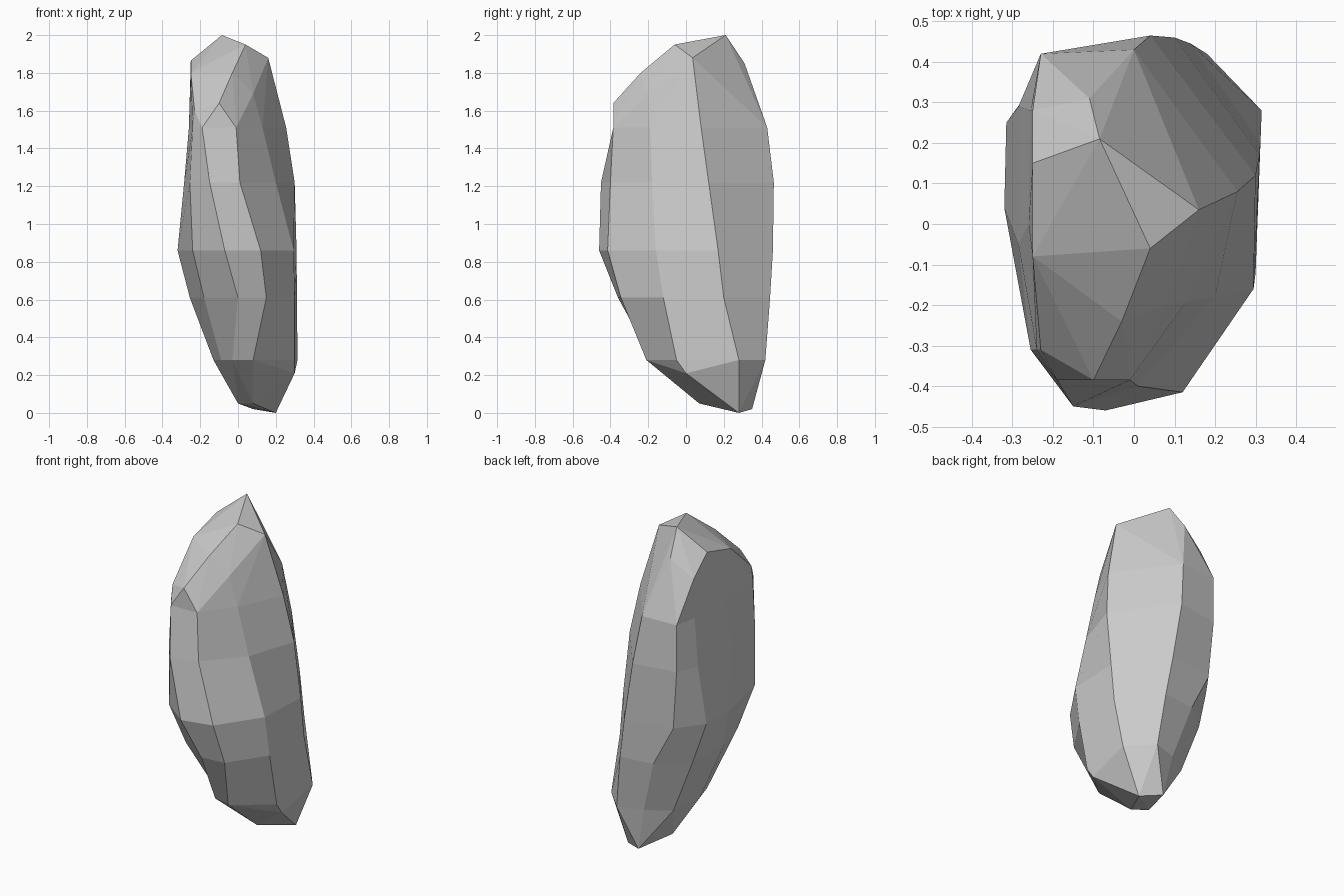
import bpy, bmesh
from mathutils import Vector

if "Cube" in bpy.data.objects:
    bpy.data.objects.remove(bpy.data.objects["Cube"])

# Cross-sections of the boulder by height, counter-clockwise from the front-left ridge
SECTIONS = {
    0.28: [(-.03, -.18), (.08, -.21), (.30, -.05), (.315, .28), (.18, .42),
           (.03, .37), (-.11, .28), (-.13, .05), (-.09, -.08)],
    0.61: [(.0, -.36), (.15, -.345), (.30, -.12), (.312, .20), (.14, .445),
           (-.07, .42), (-.24, .28), (-.255, .0), (-.18, -.25)],
    0.86: [(-.07, -.46), (.12, -.415), (.295, -.16), (.31, .17), (.10, .46),
           (-.20, .41), (-.315, .25), (-.32, .04), (-.24, -.33)],
    1.22: [(-.15, -.45), (.01, -.40), (.20, -.18), (.30, .12), (.04, .465),
           (-.23, .42), (-.285, .29), (-.285, -.05), (-.255, -.31)],
    1.51: [(-.19, -.385), (-.01, -.385), (.13, -.19), (.255, .08), (.0, .43),
           (-.23, .42), (-.255, .28), (-.26, .0), (-.24, -.31)],
}
# Corners of the faceted crown and of the tapered foot
CROWN = [(-.085, .21, 2), (.04, -.06, 1.95), (.16, .035, 1.88), (-.25, .15, 1.865),
         (-.11, .31, 1.85), (-.25, .28, 1.75), (-.25, -.08, 1.80), (-.03, -.24, 1.80),
         (-.10, -.385, 1.64), (-.23, -.31, 1.60), (.08, -.20, 1.69)]
FOOT = [(.30, .0, .21), (-.06, -.05, .23), (.0, .13, .05), (.08, .07, .05),
        (.20, .28, 0), (.08, .35, .02)]

bm = bmesh.new()


def cap(ring, points):
    """Close an end ring with the convex hull of the ring and extra corners."""
    hull = bmesh.new()
    for co in [v.co for v in ring] + [Vector(p) for p in points]:
        hull.verts.new(co)
    bmesh.ops.convex_hull(hull, input=hull.verts[:])
    z = ring[0].co.z
    inner = [f for f in hull.faces if all(abs(v.co.z - z) < 1e-5 for v in f.verts)]
    bmesh.ops.delete(hull, geom=inner, context='FACES')
    made = {}
    for f in hull.faces:
        for v in f.verts:
            if v not in made:
                made[v] = bm.verts.new(v.co)
        bm.faces.new([made[v] for v in f.verts])
    hull.free()


# Body: loft between the cross-sections
rings = [[bm.verts.new((x, y, z)) for x, y in pts] for z, pts in SECTIONS.items()]
for low, high in zip(rings, rings[1:]):
    for i in range(len(low)):
        j = (i + 1) % len(low)
        bm.faces.new((low[i], low[j], high[j], high[i]))

# Foot and crown
cap(rings[0], FOOT)
cap(rings[-1], CROWN)
bmesh.ops.remove_doubles(bm, verts=bm.verts[:], dist=1e-4)
bmesh.ops.recalc_face_normals(bm, faces=bm.faces[:])

mesh = bpy.data.meshes.new("boulder")
bm.to_mesh(mesh)
bm.free()
boulder = bpy.data.objects.new("boulder", mesh)
bpy.context.collection.objects.link(boulder)
